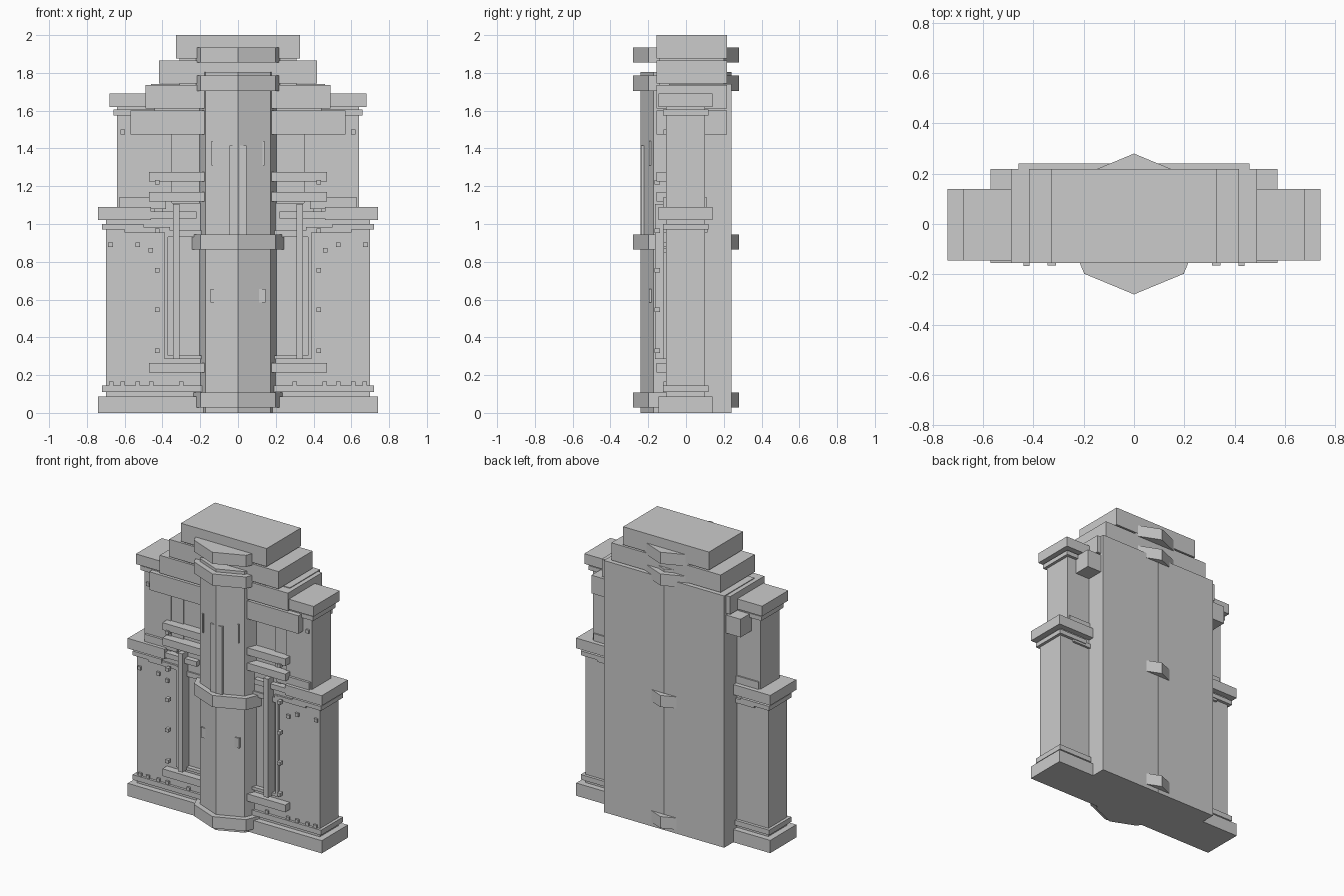
import bpy, bmesh
from math import pi, cos, sin

if "Cube" in bpy.data.objects:
    bpy.data.objects.remove(bpy.data.objects["Cube"])


def finish(name, bm):
    me = bpy.data.meshes.new(name)
    bmesh.ops.recalc_face_normals(bm, faces=bm.faces)
    bm.to_mesh(me)
    bm.free()
    ob = bpy.data.objects.new(name, me)
    bpy.context.collection.objects.link(ob)
    return ob


def boxes(name, specs, mirror=False):
    """Each spec is x0, x1, y0, y1, z0, z1; mirror copies it to -x."""
    bm = bmesh.new()
    for x0, x1, y0, y1, z0, z1 in specs:
        for s in ((1, -1) if mirror else (1,)):
            vs = bmesh.ops.create_cube(bm, size=1)["verts"]
            for v in vs:
                v.co.x = s * (x1 if v.co.x > 0 else x0)
                v.co.y = y1 if v.co.y > 0 else y0
                v.co.z = z1 if v.co.z > 0 else z0
    return finish(name, bm)


def slab(name, hx, y0, y1, z0, z1):
    return boxes(name, [(-hx, hx, y0, y1, z0, z1)])


def octagon(name, r, z0, z1):
    # Octagonal prism with a corner pointing forward
    bm = bmesh.new()
    rim = [bm.verts.new((r * cos(i * pi / 4), r * sin(i * pi / 4), z0)) for i in range(8)]
    base = bm.faces.new(rim)
    top = bmesh.ops.extrude_face_region(bm, geom=[base], use_keep_orig=True)["geom"]
    for v in top:
        if isinstance(v, bmesh.types.BMVert):
            v.co.z = z1
    return finish(name, bm)


def cubes(name, points, y, size=0.024, depth=0.03):
    h = size / 2
    return boxes(name, [(x - h, x + h, y, y + depth, z - h, z + h) for x, z in points], True)


# Main rear block and stepped roof
slab("rear_block", 0.46, -0.09, 0.24, 0, 1.74)
slab("lintel", 0.57, -0.155, 0.218, 1.475, 1.6)
slab("roof_step_lower", 0.49, -0.155, 0.218, 1.612, 1.735)
slab("roof_step_middle", 0.418, -0.155, 0.218, 1.745, 1.865)
slab("roof_step_top", 0.328, -0.155, 0.218, 1.875, 2.0)
slab("roof_core", 0.31, -0.14, 0.2, 1.7, 1.9)

# Plinth
slab("plinth", 0.742, -0.145, 0.14, 0, 0.088)
slab("plinth_core", 0.70, -0.105, 0.1, 0.08, 0.285)
slab("plinth_band", 0.72, -0.122, 0.12, 0.11, 0.145)

# Side wings, leaving window recesses beside the central column
boxes("lower_wing", [(0.385, 0.70, -0.105, 0.1, 0.28, 1.03)], True)
slab("window_header", 0.40, -0.105, 0, 0.93, 1.11)
boxes("upper_wing", [(0.44, 0.64, -0.105, 0.1, 1.03, 1.63),
                     (0.35, 0.45, -0.098, 0.09, 1.1, 1.5)], True)

# Wing cornices with stepped inner ends
boxes("lower_cornice", [(0.46, 0.742, -0.145, 0.14, 1.02, 1.09),
                        (0.22, 0.47, -0.14, 0.13, 1.03, 1.065),
                        (0.38, 0.63, -0.122, 0.11, 1.08, 1.14)], True)
boxes("lower_cornice_band", [(0.5, 0.72, -0.122, 0.12, 0.97, 1.0),
                             (0.36, 0.60, -0.118, 0.115, 0.955, 0.985),
                             (0.18, 0.38, -0.115, 0.1, 0.93, 0.965)], True)
boxes("upper_cornice", [(0.44, 0.68, -0.145, 0.14, 1.62, 1.69)], True)
boxes("upper_cornice_band", [(0.44, 0.66, -0.122, 0.12, 1.575, 1.605)], True)

# Window frames, bars and mullions
boxes("window_frame", [(0.37, 0.39, -0.12, -0.08, 0.285, 0.98),
                       (0.18, 0.39, -0.12, -0.08, 0.285, 0.305)], True)
boxes("window_bars", [(0.17, 0.47, -0.155, -0.08, z, z + 0.05)
                      for z in (0.215, 1.12, 1.225)], True)
boxes("window_mullion", [(0.31, 0.345, -0.165, -0.09, 0.285, 1.105)], True)

# Small studs
cubes("frame_studs", [(0.428, z) for z in (0.33, 0.545, 0.755, 0.965, 1.22)], -0.167)
cubes("wing_studs", [(0.675, 0.89), (0.53, 0.89), (0.463, 0.86), (0.61, 1.487)], -0.118)
cubes("plinth_studs", [(x, 0.155) for x in (0.67, 0.61, 0.53, 0.46, 0.3)], -0.118)

# Central octagonal column with collars
octagon("column", 0.242, 0, 1.805)
for i, z in enumerate((0.028, 0.865, 1.705, 1.855)):
    octagon(f"column_collar_{i + 1}", 0.28, z, z + 0.08)

# Column panel, slits and small blocks
slab("column_panel", 0.045, -0.238, -0.1, 0.94, 1.415)
boxes("column_slits", [(0.13, 0.14, -0.195, -0.15, 1.31, 1.44)], True)
boxes("column_blocks", [(0.11, 0.145, -0.197, -0.15, 0.585, 0.655)], True)
